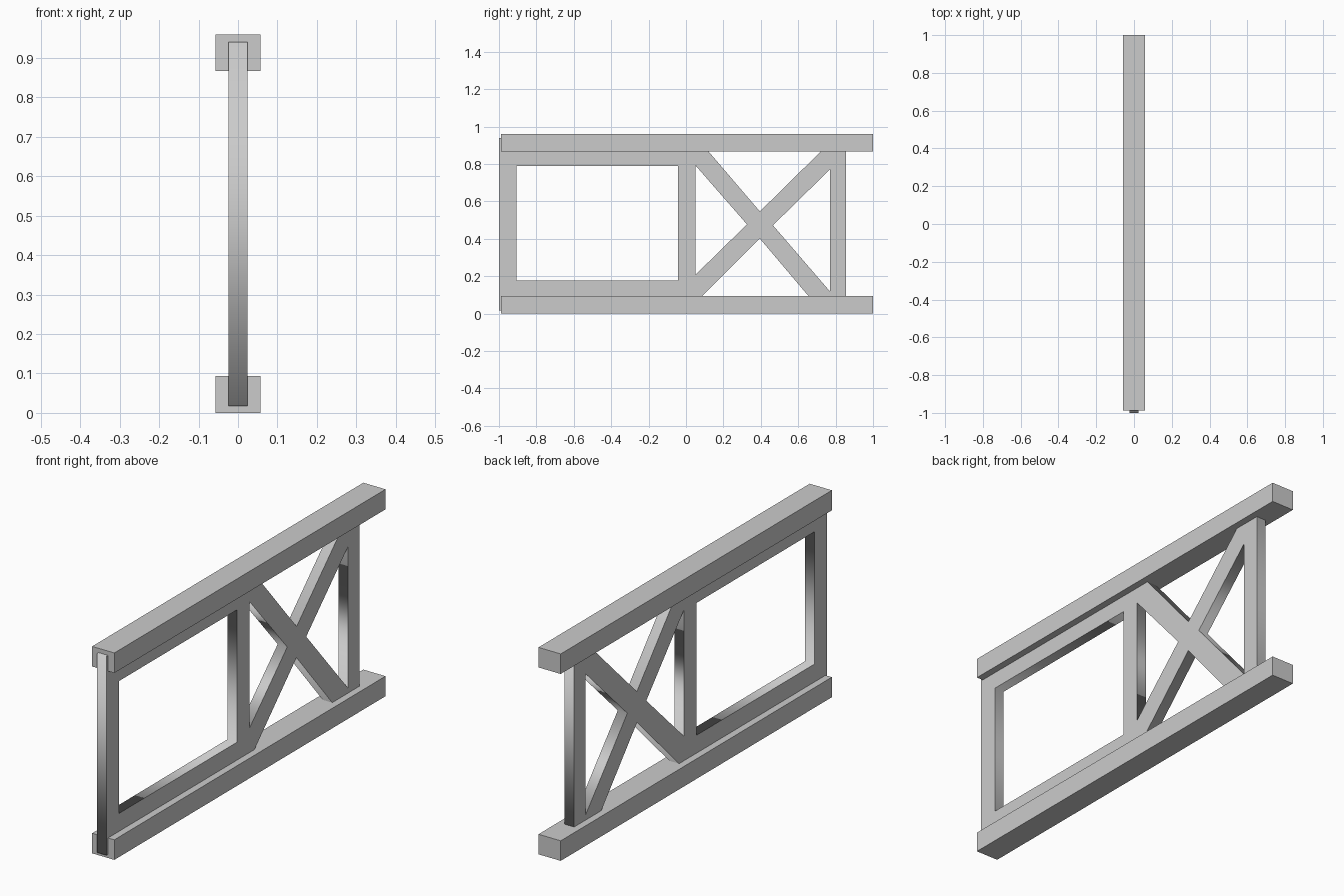
import bpy
from math import radians

if "Cube" in bpy.data.objects:
    bpy.data.objects.remove(bpy.data.objects["Cube"])

HALF = 0.0245  # half thickness of the lattice panel


def box(name, lo, hi):
    bpy.ops.mesh.primitive_cube_add(size=1, location=[(a + b) / 2 for a, b in zip(lo, hi)])
    ob = bpy.context.object
    ob.name = name
    ob.scale = [b - a for a, b in zip(lo, hi)]
    bpy.ops.object.transform_apply(location=False, rotation=False, scale=True)
    return ob


def panel(name, loops):
    """Filled profile in the (y, z) plane; loops after the first are holes."""
    cu = bpy.data.curves.new(name, 'CURVE')
    cu.dimensions = '2D'
    cu.fill_mode = 'BOTH'
    cu.extrude = HALF
    for pts in loops:
        sp = cu.splines.new('POLY')
        sp.points.add(len(pts) - 1)
        for p, (u, v) in zip(sp.points, pts):
            p.co = (u, v, 0, 1)
        sp.use_cyclic_u = True
    ob = bpy.data.objects.new(name, cu)
    bpy.context.collection.objects.link(ob)
    ob.rotation_euler = (radians(90), 0, radians(90))
    bpy.ops.object.select_all(action='DESELECT')
    ob.select_set(True)
    bpy.context.view_layer.objects.active = ob
    bpy.ops.object.convert(target='MESH')
    bpy.ops.object.transform_apply(location=True, rotation=True, scale=True)
    return bpy.context.object


# Long rails
for name, z in (("bottom_rail", 0.0), ("top_rail", 0.867)):
    box(name, (-0.057, -0.988, z), (0.057, 1.0, z + 0.093))

# Posts, window frame and cross braces, with ends sunk into the rails
outline = [(-1, 0.017), (0.01, 0.017), (0.394, 0.402), (0.72, 0.017), (0.855, 0.017),
           (0.855, 0.94), (0.795, 0.94), (0.395, 0.546), (0.058, 0.94), (-1, 0.94)]
window = [(-0.907, 0.176), (-0.043, 0.176), (-0.043, 0.79), (-0.907, 0.79)]
left_gap = [(0.05, 0.207), (0.326, 0.477), (0.05, 0.793)]
right_gap = [(0.77, 0.118), (0.77, 0.771), (0.465, 0.472)]
panel("lattice_frame", [outline, window, left_gap, right_gap])
